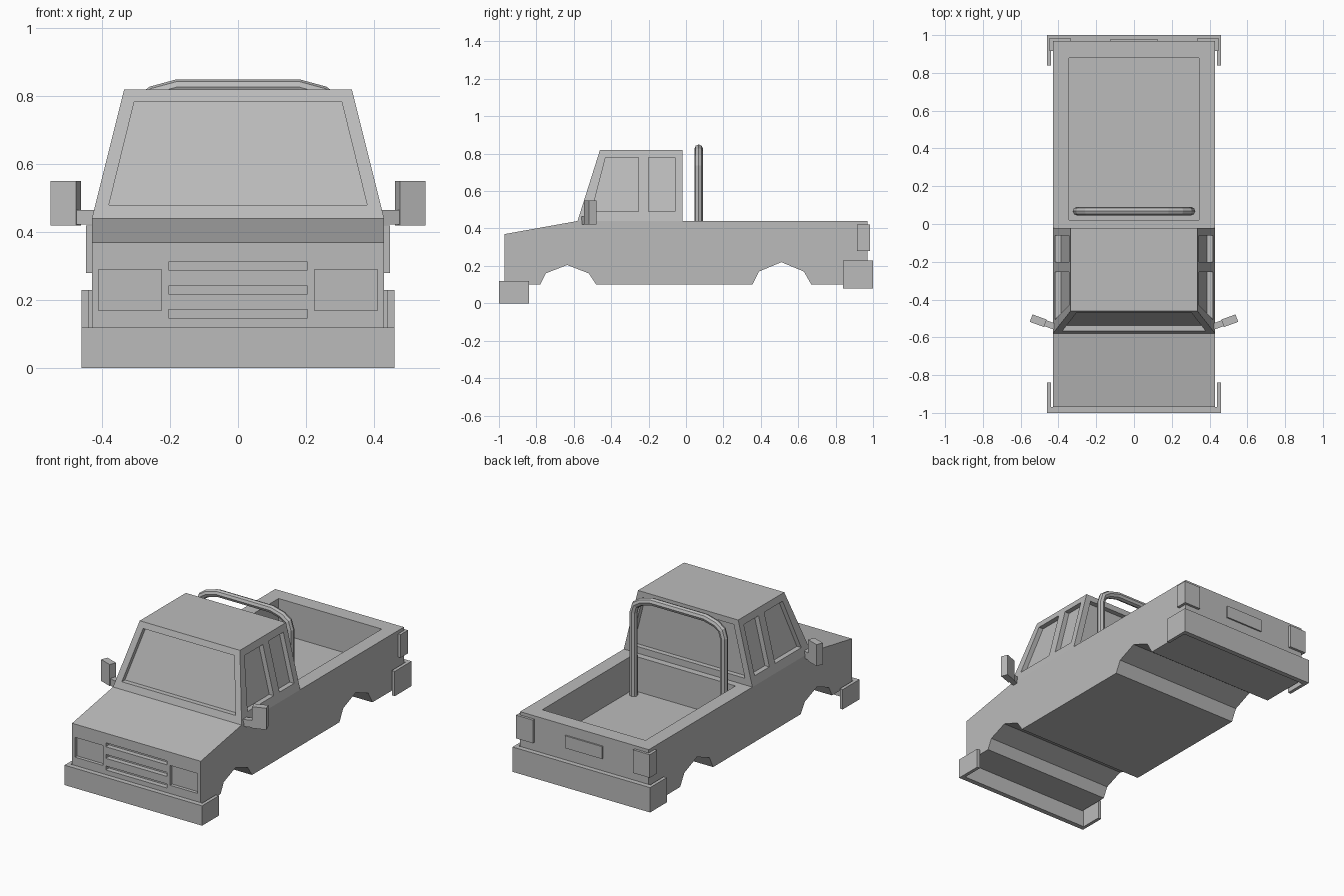
import bpy, bmesh, math
from mathutils import Vector, Matrix

cube = bpy.data.objects.get("Cube")
if cube:
    bpy.data.objects.remove(cube, do_unlink=True)

grey = bpy.data.materials.new("plain_grey")
grey.use_nodes = True
grey.diffuse_color = (0.5, 0.5, 0.5, 1)
grey.node_tree.nodes["Principled BSDF"].inputs["Base Color"].default_value = (0.5, 0.5, 0.5, 1)


def finish(name, bm):
    bmesh.ops.recalc_face_normals(bm, faces=bm.faces)
    mesh = bpy.data.meshes.new(name)
    bm.to_mesh(mesh)
    bm.free()
    mesh.materials.append(grey)
    obj = bpy.data.objects.new(name, mesh)
    bpy.context.collection.objects.link(obj)
    return obj


def loft(name, ring_a, ring_b):
    """Closed solid between two matching outlines."""
    bm = bmesh.new()
    a = [bm.verts.new(p) for p in ring_a]
    b = [bm.verts.new(p) for p in ring_b]
    bm.faces.new(a)
    bm.faces.new(b[::-1])
    n = len(a)
    for i in range(n):
        j = (i + 1) % n
        bm.faces.new((a[i], b[i], b[j], a[j]))
    return finish(name, bm)


def box(name, x, y, z, turn=0):
    bm = bmesh.new()
    bmesh.ops.create_cube(bm, size=1)
    size = [r[1] - r[0] for r in (x, y, z)]
    mid = Vector([sum(r) / 2 for r in (x, y, z)])
    bmesh.ops.scale(bm, vec=size, verts=bm.verts)
    bmesh.ops.transform(bm, matrix=Matrix.Translation(mid) @ Matrix.Rotation(turn, 4, "Z"),
                        verts=bm.verts)
    return finish(name, bm)


def cut(obj, cutter):
    cutter.hide_render = True
    mod = obj.modifiers.new("cut", "BOOLEAN")
    mod.operation = "DIFFERENCE"
    mod.solver = "EXACT"
    mod.object = cutter
    bpy.context.view_layer.update()
    graph = bpy.context.evaluated_depsgraph_get()
    mesh = bpy.data.meshes.new_from_object(obj.evaluated_get(graph))
    obj.modifiers.clear()
    obj.data = mesh
    bpy.data.objects.remove(cutter, do_unlink=True)


def recess(obj, ring, direction, depth=0.03):
    d = Vector(direction) * depth
    cut(obj, loft("cutter", [Vector(p) - d for p in ring], [Vector(p) + d for p in ring]))


# Body shell with wheel arches
profile = [(-.97, .10), (-.97, .37), (-.58, .44), (.97, .44), (.97, .10),
           (.67, .10), (.63, .17), (.51, .22), (.39, .17), (.355, .10),
           (-.48, .10), (-.52, .16), (-.635, .205), (-.75, .16), (-.78, .10)]
body = loft("body", [(-.43, y, z) for y, z in profile], [(.43, y, z) for y, z in profile])

# Cargo bed, headlight recesses and grille slots
cut(body, box("cutter", (-.345, .345), (.02, .88), (.23, .6)))
for s in (-1, 1):
    cut(body, box("cutter", sorted((s * .225, s * .41)), (-1.1, -.95), (.17, .29)))
for z in (.16, .23, .30):
    cut(body, box("cutter", (-.205, .205), (-1.1, -.94), (z - .012, z + .012)))

# Cab
cab = loft("cab",
           [(-.43, -.58, .44), (.43, -.58, .44), (.43, -.02, .44), (-.43, -.02, .44)],
           [(-.335, -.46, .82), (.335, -.46, .82), (.335, -.02, .82), (-.335, -.02, .82)])


def side_x(z):
    return .43 - .25 * (z - .44)


def screen_y(z):
    return -.58 + .316 * (z - .44)


# Windows sunk into the cab
low, high = .48, .785
outline = [(-.38, low), (.38, low), (.305, high), (-.305, high)]
recess(cab, [(x, screen_y(z), z) for x, z in outline], (0, 1, 0))
recess(cab, [(x, -.02, z) for x, z in outline], (0, 1, 0))
front_window = [(-.505, .49), (-.255, .49), (-.255, .78), (-.43, .78)]
rear_window = [(-.2, .49), (-.06, .49), (-.06, .78), (-.2, .78)]
for s in (-1, 1):
    for window in (front_window, rear_window):
        recess(cab, [(s * side_x(z), y, z) for y, z in window], (1, 0, 0))


# Wrap-around bumpers: thin U-shaped strips
def bumper(name, end, z):
    plan = [(-.46, .84), (-.46, 1), (.46, 1), (.46, .84),
            (.44, .84), (.44, .97), (-.44, .97), (-.44, .84)]
    loft(name, [(x, end * y, z[0]) for x, y in plan], [(x, end * y, z[1]) for x, y in plan])


bumper("front_bumper", -1, (0, .12))
bumper("rear_bumper", 1, (.08, .23))

# Tail lights, mirrors and their arms
for s, side in ((-1, "right"), (1, "left")):
    box(side + "_tail_light", sorted((s * .335, s * .447)), (.915, .985), (.28, .42))
    box(side + "_mirror", (s * .507 - .04, s * .507 + .04), (-.533, -.491), (.42, .55),
        s * math.radians(20))
    box(side + "_mirror_arm", (s * .447 - .035, s * .447 + .035), (-.55, -.517), (.422, .465),
        s * math.radians(20))

# Number plate panel
box("rear_plate", (-.125, .125), (.96, .979), (.305, .38))

# Roll bar
half = [(.302, .22), (.302, .735), (.288, .782), (.25, .808), (.18, .827)]
path = half + [(-x, z) for x, z in reversed(half)]
curve = bpy.data.curves.new("roll_bar", "CURVE")
curve.dimensions = "3D"
curve.bevel_depth = .0225
curve.bevel_resolution = 2
curve.use_fill_caps = True
spline = curve.splines.new("POLY")
spline.points.add(len(path) - 1)
for point, (x, z) in zip(spline.points, path):
    point.co = (x, .068, z, 1)
spline.use_smooth = False
curve.materials.append(grey)
bar = bpy.data.objects.new("roll_bar", curve)
bpy.context.collection.objects.link(bar)
